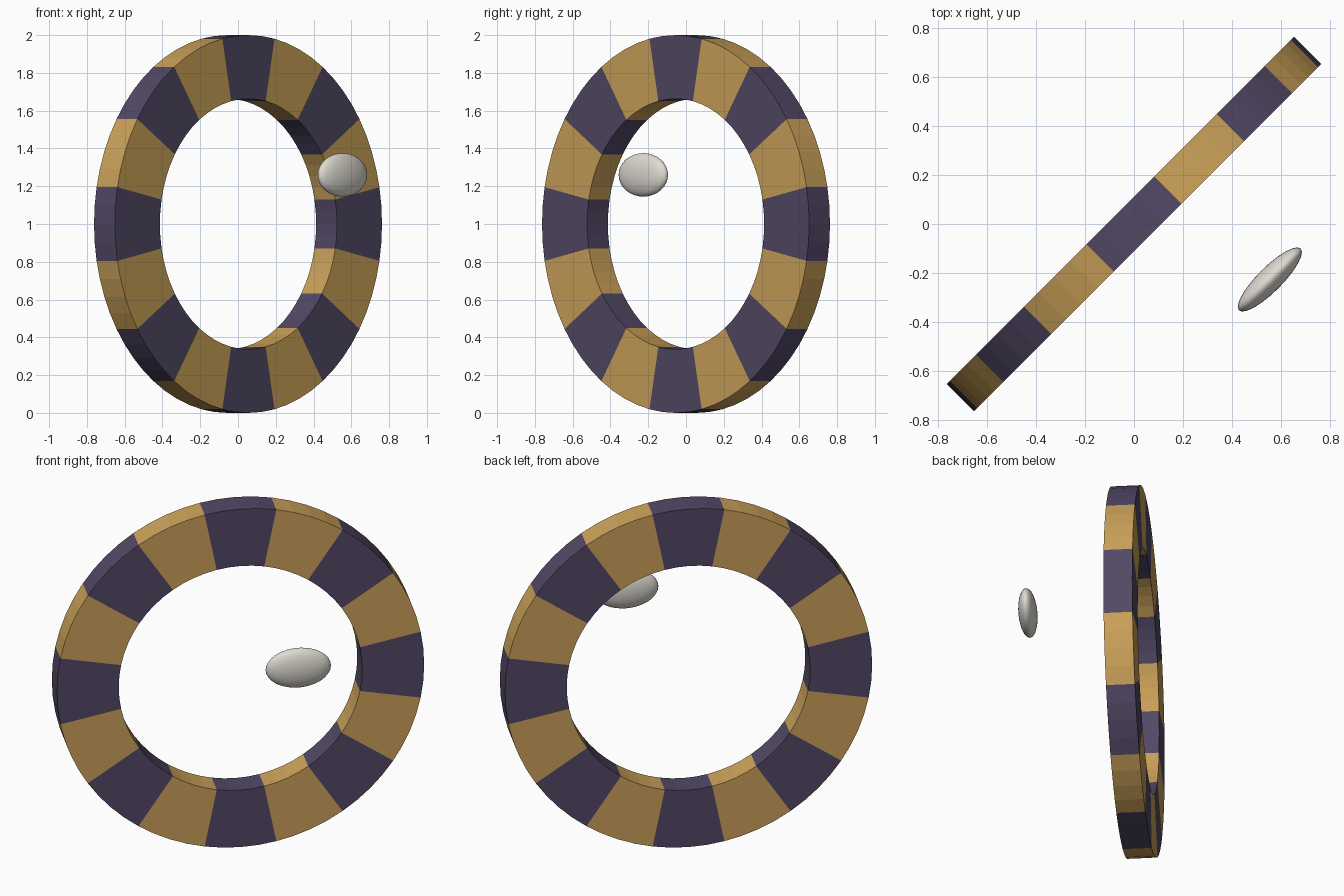
import bpy, bmesh, math
from mathutils import Matrix

if "Cube" in bpy.data.objects:
    bpy.data.objects.remove(bpy.data.objects["Cube"])


def material(name, rgb):
    m = bpy.data.materials.new(name)
    m.diffuse_color = (*rgb, 1)
    m.use_nodes = True
    m.node_tree.nodes["Principled BSDF"].inputs["Base Color"].default_value = m.diffuse_color
    return m


gold = material("gold", (0.60, 0.36, 0.10))
purple = material("dark purple", (0.085, 0.065, 0.13))
pearl = material("pearl", (0.74, 0.71, 0.65))


def add_object(name, bm, mats, matrix):
    bmesh.ops.recalc_face_normals(bm, faces=bm.faces)
    me = bpy.data.meshes.new(name)
    bm.to_mesh(me)
    bm.free()
    for m in mats:
        me.materials.append(m)
    ob = bpy.data.objects.new(name, me)
    ob.matrix_world = matrix
    bpy.context.collection.objects.link(ob)
    return ob


turn = Matrix.Rotation(math.radians(45), 4, 'Z')

# Upright striped ring: rectangular section swept round the local y axis
N, BANDS = 64, 16
OUTER, INNER, HALF = 1.0, 0.663, 0.078
section = [(OUTER, -HALF), (OUTER, HALF), (INNER, HALF), (INNER, -HALF)]
bm = bmesh.new()
loops = []
for i in range(N):
    a = 2 * math.pi * i / N
    loops.append([bm.verts.new((r * math.cos(a), y, r * math.sin(a)))
                  for r, y in section])
for i in range(N):
    p, q = loops[i], loops[(i + 1) % N]
    # Alternate the colour every sixteenth of a turn, purple at the top
    band = int(((i + 0.5) / N * BANDS + 0.5)) % 2
    for k in range(4):
        f = bm.faces.new((p[k], p[(k + 1) % 4], q[(k + 1) % 4], q[k]))
        f.material_index = band
add_object("striped_ring", bm, [purple, gold], Matrix.Translation((0, 0, 1)) @ turn)

# Flattened pebble floating in front of the ring
bm = bmesh.new()
bmesh.ops.create_uvsphere(bm, u_segments=24, v_segments=16, radius=1)
bmesh.ops.scale(bm, vec=(0.178, 0.05, 0.115), verts=bm.verts)
pebble = add_object("floating_pebble", bm, [pearl],
                    Matrix.Translation((0.553, -0.226, 1.26)) @ turn)
for f in pebble.data.polygons:
    f.use_smooth = True
